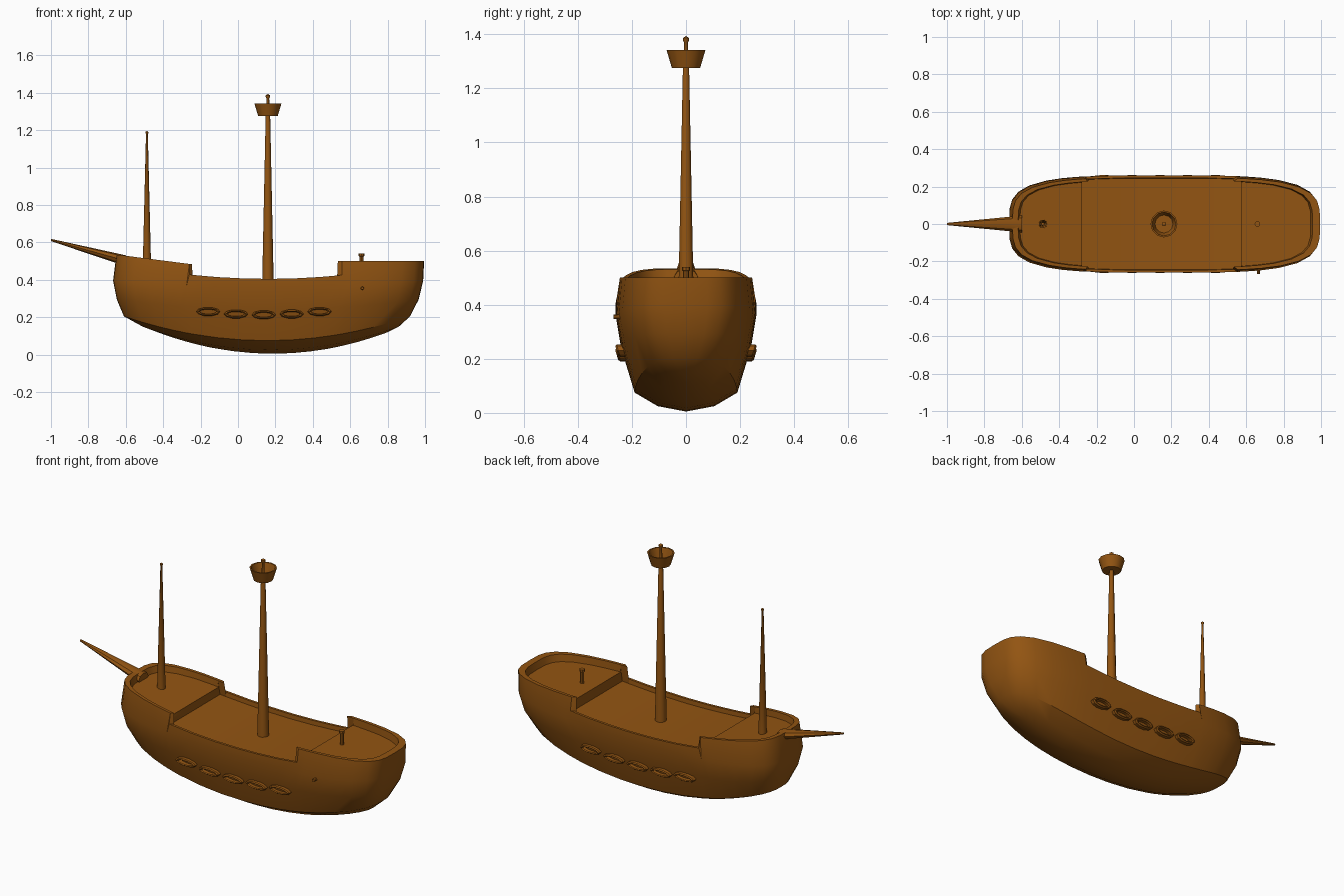
import bpy, bmesh, math
from mathutils import Vector, Matrix

if "Cube" in bpy.data.objects:
    bpy.data.objects.remove(bpy.data.objects["Cube"])

wood = bpy.data.materials.new("wood")
wood.diffuse_color = (0.29, 0.09, 0.006, 1)
wood.use_nodes = True
wood.node_tree.nodes["Principled BSDF"].inputs["Base Color"].default_value = wood.diffuse_color


def finish(name, bm, angle=32, mirror=False):
    bmesh.ops.remove_doubles(bm, verts=bm.verts, dist=1e-5)
    bmesh.ops.recalc_face_normals(bm, faces=bm.faces)
    me = bpy.data.meshes.new(name)
    bm.to_mesh(me)
    bm.free()
    ob = bpy.data.objects.new(name, me)
    bpy.context.collection.objects.link(ob)
    me.materials.append(wood)
    bpy.ops.object.select_all(action='DESELECT')
    ob.select_set(True)
    bpy.context.view_layer.objects.active = ob
    bpy.ops.object.shade_smooth_by_angle(angle=math.radians(angle))
    if mirror:
        m = ob.modifiers.new("mirror", 'MIRROR')
        m.use_axis = (False, True, False)
    return ob


def bridge(bm, rows, closed=False):
    """Skin neighbouring rows of points with faces."""
    vs = [[bm.verts.new(p) for p in r] for r in rows]
    for a, b in zip(vs, vs[1:]):
        n = len(a)
        for i in range(n if closed else n - 1):
            j = (i + 1) % n
            pts = [a[i], a[j], b[j], b[i]]
            uniq = []
            for v in pts:
                if all((v.co - w.co).length > 1e-5 for w in uniq):
                    uniq.append(v)
            if len(uniq) > 2:
                bm.faces.new(uniq)


def lathe(name, profile, center, sides=10):
    """Turned part: profile of (radius, z) about a vertical axis."""
    bm = bmesh.new()
    rows = [[(center[0] + r * math.cos(2 * math.pi * k / sides),
              center[1] + r * math.sin(2 * math.pi * k / sides), z)
             for k in range(sides)] for r, z in profile]
    bridge(bm, rows, closed=True)
    return finish(name, bm, 40)


# Hull, rails and decks: one half profile swept along stations, then mirrored
# levels: x left, x right, half width, z amidships, z at the ends, roundness
LEVELS = [(-0.43, 0.80, 0.0, 0.005, 0.12, 3), (-0.51, 0.86, 0.105, 0.025, 0.15, 3),
          (-0.61, 0.92, 0.19, 0.075, 0.205, 3.2), (-0.648, 0.966, 0.24, 0.24, 0.295, 3.6),
          (-0.668, 0.99, 0.26, 0.36, 0.395, 3.8)]


def rail_z(x, part):
    if part == 'bow':
        return 0.485 + 0.05 * (-0.26 - x) / 0.39
    return 0.5 if part == 'stern' else 0.405 + 0.13 * (x - 0.16) ** 2


def deck_z(x, part):
    if part == 'bow':
        return rail_z(x, part) - 0.035
    return 0.46 if part == 'stern' else rail_z(x, part) - 0.025


def station(u, rail, deck):
    def at(l, r, w, n):
        return (l + r) / 2 + (r - l) / 2 * u, w * max(0, 1 - abs(u) ** n) ** (1 / n)
    pts = []
    for l, r, w, zm, ze, n in LEVELS:
        x, y = at(l, r, w, n)
        pts.append((x, y, zm + (ze - zm) * u * u))
    raised = rail != 'main'
    x, y = at(-0.65, 0.995, 0.248 if raised else 0.26, 3.8)
    pts.append((x, y, rail_z(x, rail)))
    x, y = at(-0.62, 0.955, 0.232 if raised else 0.246, 3.8)
    pts.append((x, y, rail_z(x, rail)))
    x, y = at(-0.61, 0.945, 0.23 if deck != 'main' else 0.244, 3.8)
    pts.append((x, y, deck_z(x, deck)))
    pts.append((x, 0, deck_z(x, deck)))
    return pts


def u_of(x):
    return (x - 0.1725) / 0.8225


steps = [(u_of(-0.30), 'bow', 'bow'), (u_of(-0.30), 'bow', 'main'),
         (u_of(-0.26), 'bow', 'main'), (u_of(-0.26), 'main', 'main'),
         (u_of(0.555), 'main', 'main'), (u_of(0.555), 'stern', 'main'),
         (u_of(0.60), 'stern', 'main'), (u_of(0.60), 'stern', 'stern')]
stations = [(u, 'bow', 'bow') for u in (-1, -0.997, -0.98, -0.94, -0.87, -0.76, -0.66)]
stations += steps[:4] + [(u, 'main', 'main') for u in (-0.35, -0.17, 0, 0.17, 0.33)] + steps[4:]
stations += [(u, 'stern', 'stern') for u in (0.62, 0.74, 0.86, 0.94, 0.98, 0.997, 1)]
bm = bmesh.new()
bridge(bm, [station(*s) for s in stations])
finish("hull", bm, 32, mirror=True)

# Masts with ball tops
lathe("main_mast", [(0, 0.37), (0.031, 0.37), (0.012, 1.28), (0.008, 1.30), (0.007, 1.37),
                    (0.012, 1.377), (0.012, 1.386), (0, 1.394)], (0.16, 0), 10)
lathe("fore_mast", [(0, 0.44), (0.023, 0.44), (0.005, 1.18), (0.008, 1.184),
                    (0.008, 1.191), (0, 1.196)], (-0.487, 0), 10)

# Crow's nest: open tapered tub
lathe("lookout_tub", [(0, 1.275), (0.052, 1.275), (0.072, 1.342), (0.064, 1.342),
                      (0.048, 1.29), (0, 1.29)], (0.16, 0), 12)

# Short post on the stern deck with a cap
lathe("stern_post", [(0, 0.45), (0.011, 0.45), (0.011, 0.525), (0.015, 0.527),
                     (0.015, 0.54), (0, 0.54)], (0.66, 0), 8)

# Bowsprit: flattened spar tapering to the tip
bm = bmesh.new()
bridge(bm, [[(x, hy * math.cos(k * math.pi / 4), z + hz * math.sin(k * math.pi / 4))
             for k in range(8)]
            for x, hy, hz, z in ((-0.60, 0, 0, 0.502), (-0.60, 0.045, 0.029, 0.502),
                                 (-1.0, 0.006, 0.006, 0.613), (-1.0, 0, 0, 0.613))], True)
finish("bowsprit", bm, 40)

# Oval oar ports along both sides
bm = bmesh.new()
for i in range(5):
    cx = -0.16 + 0.149 * i
    cz = 0.213 + 0.19 * (cx - 0.137) ** 2
    rows = []
    for rx, rz, y in ((0.064, 0.024, 0.22), (0.064, 0.024, 0.250), (0.056, 0.018, 0.256),
                      (0.046, 0.013, 0.251), (0.044, 0.012, 0.22)):
        rows.append([(cx + rx * math.cos(k * math.pi / 5),
                      y + 0.3 * rz * math.sin(k * math.pi / 5),
                      cz + rz * math.sin(k * math.pi / 5)) for k in range(10)])
    bridge(bm, rows, True)
finish("oar_ports", bm, 30, mirror=True)

# Small peg on the front side near the stern
bm = bmesh.new()
bmesh.ops.create_cone(bm, cap_ends=True, segments=8, radius1=0.01, radius2=0.008, depth=0.05,
                      matrix=Matrix.Translation((0.665, -0.243, 0.355))
                      @ Matrix.Rotation(math.pi / 2, 4, 'X'))
finish("side_peg", bm, 40)
